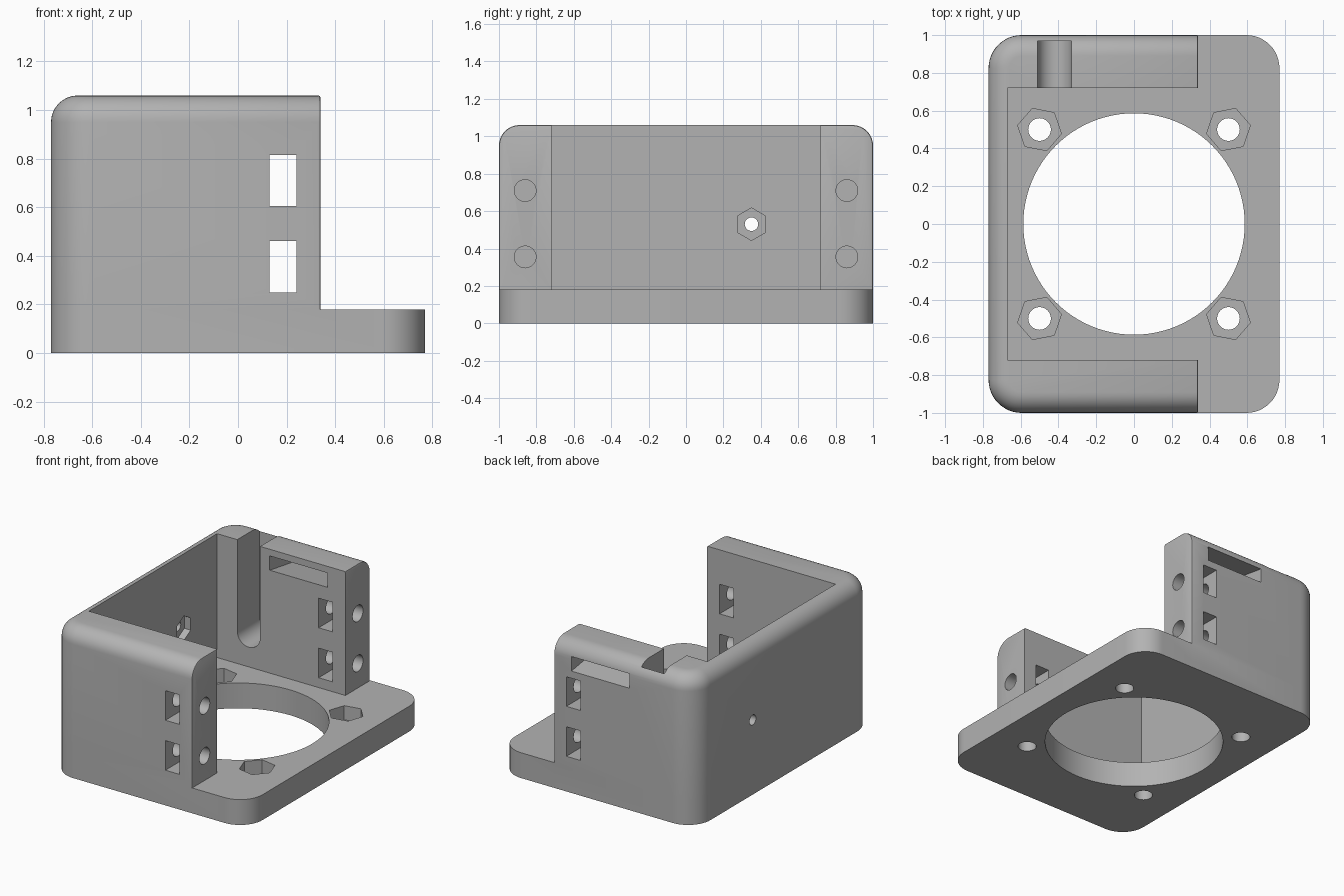
import bpy, bmesh
from math import sin, cos, pi, radians

cube = bpy.data.objects.get("Cube")
if cube:
    bpy.data.objects.remove(cube, do_unlink=True)

grey = bpy.data.materials.new("plain grey")
grey.use_nodes = True
grey.diffuse_color = (0.45, 0.45, 0.45, 1)
grey.node_tree.nodes["Principled BSDF"].inputs["Base Color"].default_value = grey.diffuse_color


def prism_mesh(points, axis, lo, hi):
    """Extrude a 2D outline along an axis; the outline uses the other two axes in order."""
    bm = bmesh.new()
    rings = []
    for d in (lo, hi):
        ring = []
        for p in points:
            co = list(p)
            co.insert(axis, d)
            ring.append(bm.verts.new(co))
        bm.faces.new(ring)
        rings.append(ring)
    n = len(points)
    for i in range(n):
        j = (i + 1) % n
        bm.faces.new((rings[0][i], rings[0][j], rings[1][j], rings[1][i]))
    bmesh.ops.recalc_face_normals(bm, faces=bm.faces)
    return bm


def make(name, bm):
    me = bpy.data.meshes.new(name)
    bm.to_mesh(me)
    bm.free()
    me.materials.append(grey)
    ob = bpy.data.objects.new(name, me)
    bpy.context.collection.objects.link(ob)
    return ob


def arc(cx, cy, r, start, end, steps=12):
    angles = [radians(start + (end - start) * i / steps) for i in range(steps + 1)]
    return [(cx + r * cos(a), cy + r * sin(a)) for a in angles]


def ngon(cx, cy, r, sides, turn=0):
    return [(cx + r * cos(2 * pi * i / sides + radians(turn)),
             cy + r * sin(2 * pi * i / sides + radians(turn))) for i in range(sides)]


def rect(a0, a1, b0, b1):
    return [(a0, b0), (a1, b0), (a1, b1), (a0, b1)]


def combine(target, tool, operation):
    mod = target.modifiers.new(operation, "BOOLEAN")
    mod.operation, mod.solver, mod.object = operation, "EXACT", tool
    bpy.context.view_layer.objects.active = target
    bpy.ops.object.modifier_apply(modifier=mod.name)
    bpy.data.objects.remove(tool, do_unlink=True)


def cut(points, axis, lo, hi):
    combine(body, make("cutter", prism_mesh(points, axis, lo, hi)), "DIFFERENCE")


W, L, TOP, FLOOR, END, R = 0.77, 1.0, 1.06, 0.18, 0.34, 0.175

# Outer wall block: rounded rear corners, wide rounding on the top rim
outline = ([(END, -L), (END, L)] + arc(-W + R, L - R, R, 90, 180)
           + arc(-W + R, -L + R, R, 180, 270))
bm = prism_mesh(outline, 2, 0, TOP)
at_end = lambda e: all(v.co.x > END - 0.001 for v in e.verts)
rim = [e for e in bm.edges if all(v.co.z > TOP - 0.001 for v in e.verts) and not at_end(e)]
bmesh.ops.bevel(bm, geom=rim, offset=0.11, segments=8, profile=0.5, affect="EDGES")
# Slight softening around the open end
end_edges = [e for e in bm.edges if at_end(e) and max(v.co.z for v in e.verts) > 0.01]
bmesh.ops.bevel(bm, geom=end_edges, offset=0.01, segments=2, profile=0.5, affect="EDGES")
body = make("motor_bracket", bm)

# Hollow the block, then add the base plate
cut(rect(-0.67, 1, -0.72, 0.72), 2, -0.2, 2)
plate = (arc(W - R, L - R, R, 0, 90) + arc(-W + R, L - R, R, 90, 180)
         + arc(-W + R, -L + R, R, 180, 270) + arc(W - R, -L + R, R, 270, 360))
combine(body, make("base_plate", prism_mesh(plate, 2, 0, FLOOR)), "UNION")

# Large round opening, corner screw holes and hexagonal nut recesses in the base
cut(ngon(0, 0, 0.586, 96), 2, -0.1, 0.5)
for sx in (-1, 1):
    for sy in (-1, 1):
        cut(ngon(sx / 2, sy / 2, 0.06, 32), 2, -0.1, 0.5)
        cut(ngon(sx / 2, sy / 2, 0.118, 6, 11 * sx * sy), 2, 0.08, 0.5)

# Nut pockets through both side walls, with screw holes from the open end
for z in (0.355, 0.71):
    cut(rect(0.13, 0.24, z - 0.105, z + 0.105), 1, -1.2, 1.2)
    for y in (-0.86, 0.86):
        cut(ngon(y, z, 0.058, 32), 0, 0, 0.6)

# Screw hole and nut recess in the rear wall
cut(ngon(0.35, 0.53, 0.036, 24), 0, -1, -0.6)
cut(ngon(0.35, 0.53, 0.087, 6, 30), 0, -0.72, -0.6)

# Round-bottomed cable channel and sloping strap slot in one side wall
cut([(-0.51, 1.3)] + arc(-0.42, 0.41, 0.09, 180, 360, 16) + [(-0.33, 1.3)], 1, 0.6, 0.97)
cut([(0.6, 0.93), (1.1, 0.85), (1.1, 0.952), (0.6, 1.032)], 0, -0.255, 0.2)

# Smooth the curved surfaces and keep crisp edges
bpy.ops.object.select_all(action="DESELECT")
body.select_set(True)
bpy.context.view_layer.objects.active = body
bpy.ops.object.shade_smooth_by_angle(angle=radians(30))
